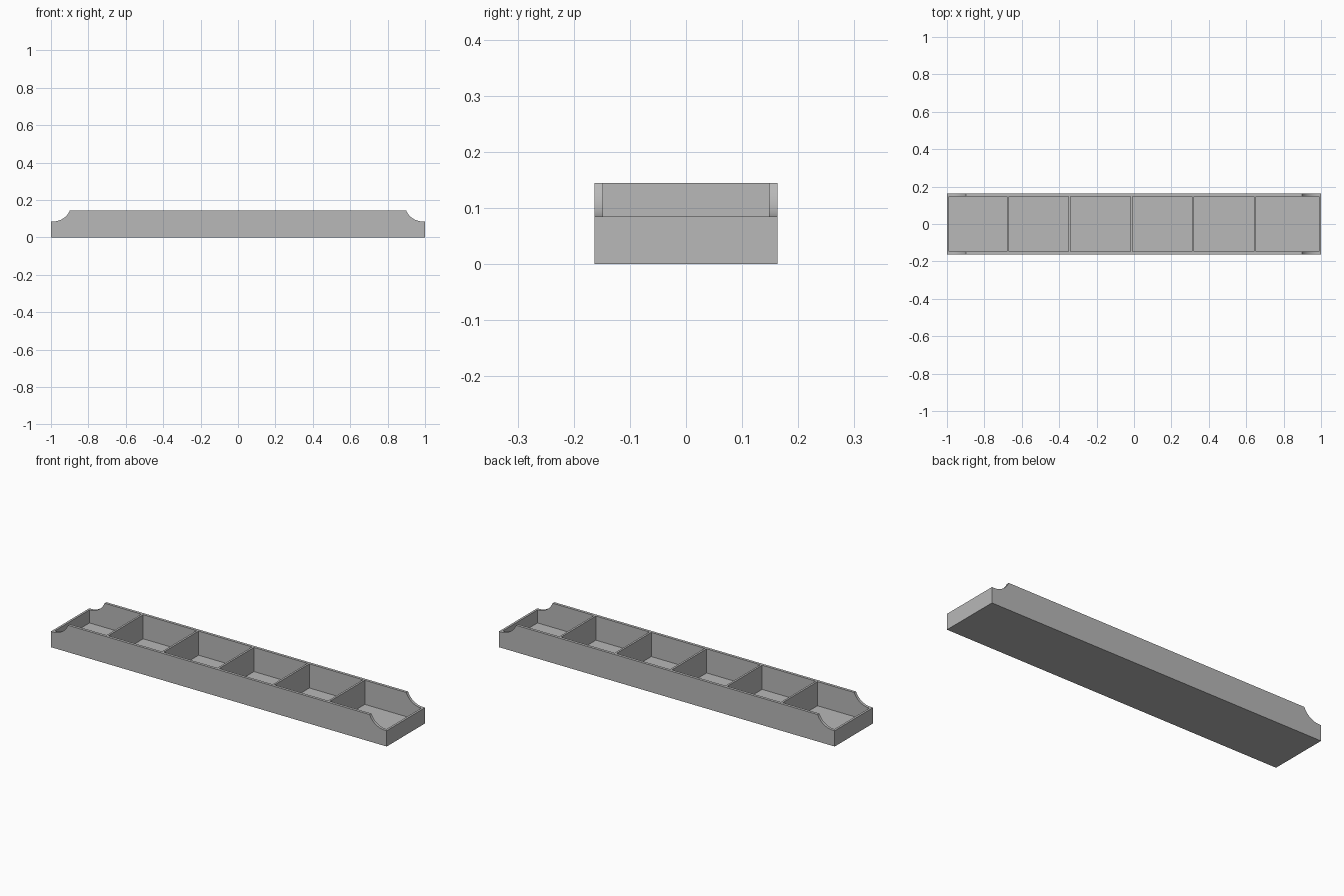
import bpy
import bmesh
from math import sin, cos, asin, pi

cube = bpy.data.objects.get("Cube")
if cube:
    bpy.data.objects.remove(cube, do_unlink=True)

# Overall sizes
HALF_LEN, HALF_WID = 1.0, 0.163
HEIGHT, END_HEIGHT = 0.145, 0.085
SIDE_WALL, END_WALL, FLOOR = 0.015, 0.012, 0.015
DIVIDER, PITCH, FIRST = 0.011, 0.33, -0.674
SCOOP_X, SCOOP_R, STEPS = 0.988, 0.097, 14

grey = bpy.data.materials.new("plain grey")
grey.use_nodes = True
colour = (0.48, 0.48, 0.48, 1)
grey.diffuse_color = colour
grey.node_tree.nodes["Principled BSDF"].inputs["Base Color"].default_value = colour


def new_object(name, bm):
    bmesh.ops.recalc_face_normals(bm, faces=bm.faces[:])
    mesh = bpy.data.meshes.new(name)
    bm.to_mesh(mesh)
    bm.free()
    mesh.materials.append(grey)
    obj = bpy.data.objects.new(name, mesh)
    bpy.context.collection.objects.link(obj)
    return obj


# Tray blank: side profile with a scooped corner at each end, extruded in y
scoop_z = END_HEIGHT + SCOOP_R
end_angle = pi + asin((scoop_z - HEIGHT) / SCOOP_R)
half = [(HALF_LEN, 0), (HALF_LEN, END_HEIGHT)]
for i in range(STEPS + 1):
    a = 1.5 * pi + (end_angle - 1.5 * pi) * i / STEPS
    half.append((SCOOP_X + SCOOP_R * cos(a), scoop_z + SCOOP_R * sin(a)))
profile = half + [(-x, z) for x, z in reversed(half)]

bm = bmesh.new()
face = bm.faces.new([bm.verts.new((x, -HALF_WID, z)) for x, z in profile])
side = bmesh.ops.extrude_face_region(bm, geom=[face])
moved = [v for v in side["geom"] if isinstance(v, bmesh.types.BMVert)]
bmesh.ops.translate(bm, verts=moved, vec=(0, 2 * HALF_WID, 0))
tray = new_object("divided_tray", bm)

# Six compartments, separated by five dividers
dividers = [FIRST + PITCH * i for i in range(5)]
starts = [-HALF_LEN + END_WALL] + [x + DIVIDER / 2 for x in dividers]
ends = [x - DIVIDER / 2 for x in dividers] + [HALF_LEN - END_WALL]
bm = bmesh.new()
for x0, x1 in zip(starts, ends):
    box = bmesh.ops.create_cube(bm, size=1)["verts"]
    bmesh.ops.scale(bm, verts=box, vec=(x1 - x0, 2 * (HALF_WID - SIDE_WALL), HEIGHT))
    bmesh.ops.translate(bm, verts=box, vec=((x0 + x1) / 2, 0, FLOOR + HEIGHT / 2))
cutter = new_object("compartment_cutter", bm)
cutter.hide_render = True

# Hollow the tray, then drop the cutter
bpy.ops.object.select_all(action="DESELECT")
tray.select_set(True)
bpy.context.view_layer.objects.active = tray
cut = tray.modifiers.new("compartments", "BOOLEAN")
cut.operation = "DIFFERENCE"
cut.solver = "EXACT"
cut.object = cutter
bpy.ops.object.modifier_apply(modifier=cut.name)
bpy.data.objects.remove(cutter, do_unlink=True)

# Smooth scoops, crisp corners
bpy.ops.object.shade_smooth_by_angle(angle=pi / 6)
